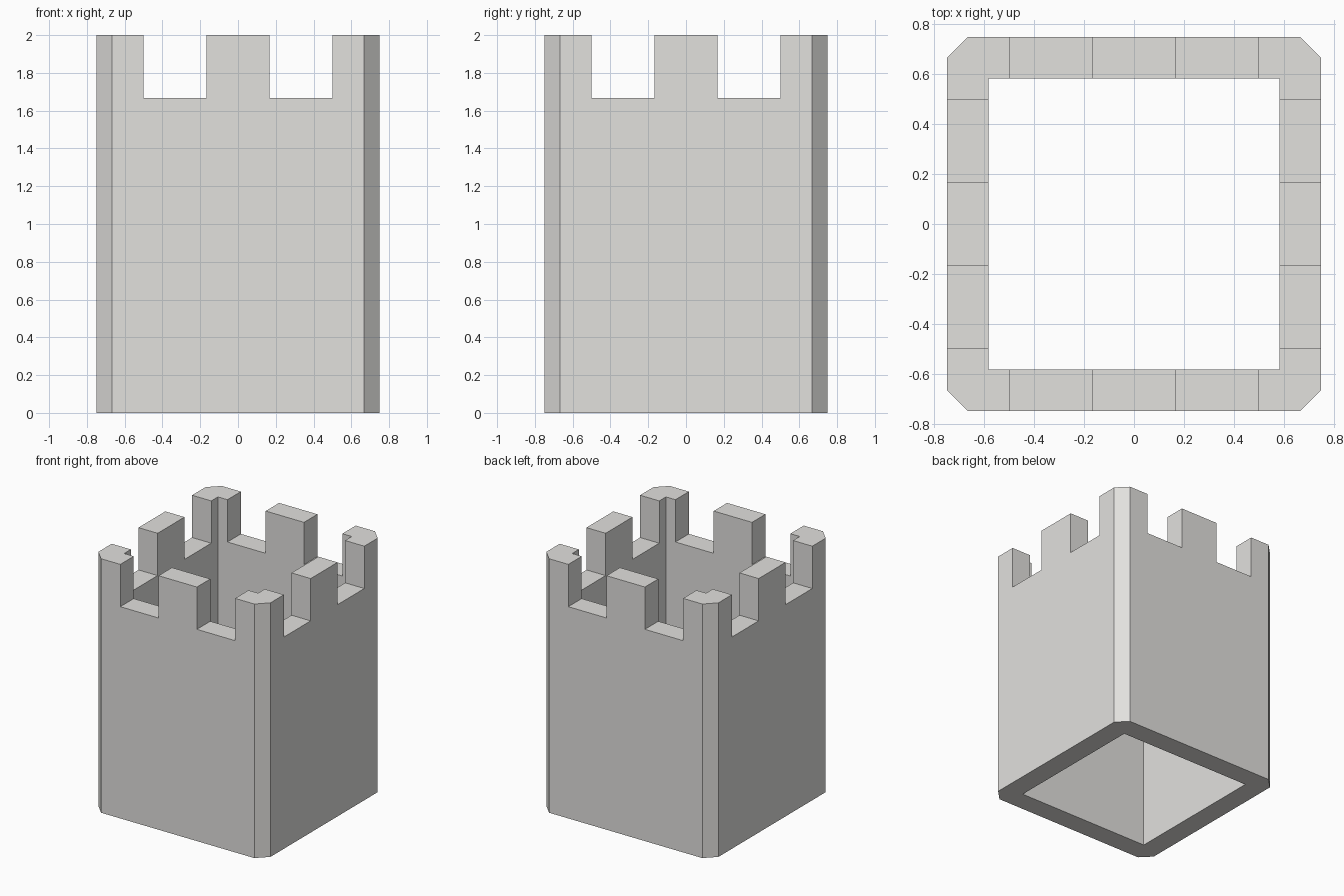
import bpy, bmesh

if "Cube" in bpy.data.objects:
    bpy.data.objects.remove(bpy.data.objects["Cube"])

W, C, I, H = 0.75, 0.667, 0.583, 2.0       # outer half width, chamfer start, inner half width, height
NOTCH_IN, NOTCH_OUT, NOTCH_Z = 0.167, 0.5, 1.667

stone = bpy.data.materials.new("pale_grey_stone")
stone.diffuse_color = (0.76, 0.75, 0.73, 1)
stone.use_nodes = True
stone.node_tree.nodes["Principled BSDF"].inputs["Base Color"].default_value = stone.diffuse_color


def prism(name, outline, z0, z1):
    """Closed prism from a counter-clockwise plan outline."""
    bm = bmesh.new()
    base = bm.faces.new([bm.verts.new((x, y, z0)) for x, y in outline])
    out = bmesh.ops.extrude_face_region(bm, geom=[base])
    verts = [v for v in out["geom"] if isinstance(v, bmesh.types.BMVert)]
    bmesh.ops.translate(bm, verts=verts, vec=(0, 0, z1 - z0))
    bmesh.ops.recalc_face_normals(bm, faces=bm.faces)
    me = bpy.data.meshes.new(name)
    bm.to_mesh(me)
    bm.free()
    me.materials.append(stone)
    ob = bpy.data.objects.new(name, me)
    bpy.context.collection.objects.link(ob)
    return ob


def rect(x0, x1, y0, y1):
    return [(x0, y0), (x1, y0), (x1, y1), (x0, y1)]


# Tower body with chamfered corners
tower = prism("tower_wall", [(-C, -W), (C, -W), (W, -C), (W, C),
                             (C, W), (-C, W), (-W, C), (-W, -C)], 0, H)

# Hollow shaft, then battlement gaps cut through opposite walls
cutters = [prism("shaft_cutter", rect(-I, I, -I, I), -0.5, H + 0.5)]
for s in (-1, 1):
    a, b = sorted((s * NOTCH_IN, s * NOTCH_OUT))
    cutters.append(prism("gap_cutter", rect(a, b, -1, 1), NOTCH_Z, H + 0.3))
    cutters.append(prism("gap_cutter", rect(-1, 1, a, b), NOTCH_Z, H + 0.3))

bpy.context.view_layer.objects.active = tower
for cutter in cutters:
    cutter.hide_render = True
    mod = tower.modifiers.new("cut", 'BOOLEAN')
    mod.operation = 'DIFFERENCE'
    mod.solver = 'EXACT'
    mod.object = cutter
    bpy.ops.object.modifier_apply(modifier=mod.name)
    bpy.data.objects.remove(cutter)
